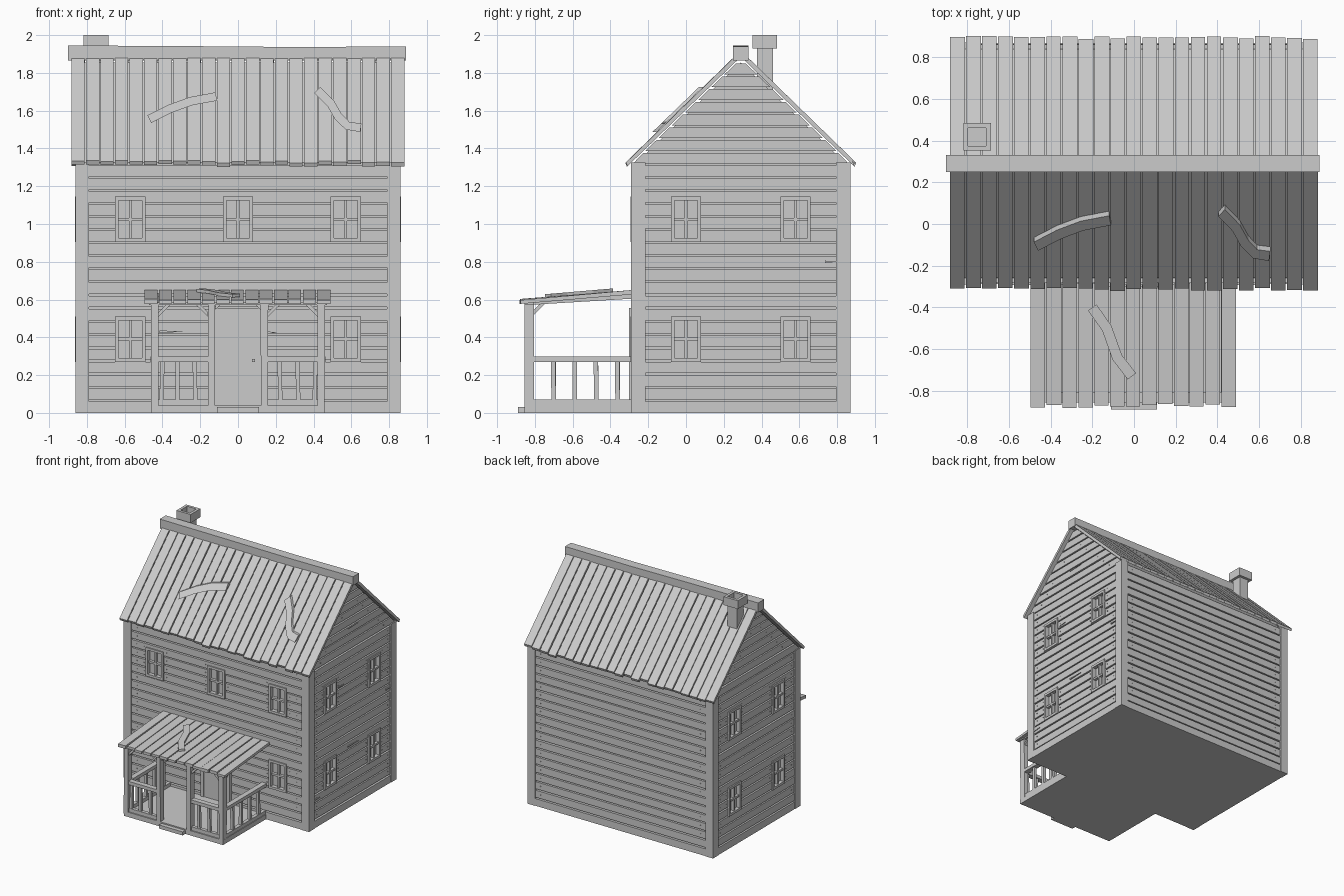
import bpy, bmesh, math, random
from mathutils import Vector

random.seed(4)
if "Cube" in bpy.data.objects:
    bpy.data.objects.remove(bpy.data.objects["Cube"], do_unlink=True)

grey = bpy.data.materials.new("weathered grey")
grey.use_nodes = True
grey.diffuse_color = (0.6, 0.6, 0.6, 1)
grey.node_tree.nodes["Principled BSDF"].inputs["Base Color"].default_value = grey.diffuse_color


class Part:
    """One named object gathered from prisms."""
    def __init__(self, name):
        self.name, self.bm = name, bmesh.new()

    def prism(self, poly, axis, a, b):
        def place(p, d):
            return {"x": (d, p[0], p[1]), "y": (p[0], d, p[1]), "z": (p[0], p[1], d)}[axis]
        low = [self.bm.verts.new(place(p, a)) for p in poly]
        top = [self.bm.verts.new(place(p, b)) for p in poly]
        n = len(poly)
        self.bm.faces.new(low)
        self.bm.faces.new(top[::-1])
        for i in range(n):
            j = (i + 1) % n
            self.bm.faces.new((low[j], low[i], top[i], top[j]))
        return low + top

    def box(self, x0, x1, y0, y1, z0, z1):
        return self.prism([(x0, y0), (x1, y0), (x1, y1), (x0, y1)], "z", z0, z1)

    def finish(self):
        bmesh.ops.recalc_face_normals(self.bm, faces=self.bm.faces)
        mesh = bpy.data.meshes.new(self.name)
        self.bm.to_mesh(mesh)
        self.bm.free()
        mesh.materials.append(grey)
        bpy.context.collection.objects.link(bpy.data.objects.new(self.name, mesh))


def wob(s):
    return random.uniform(-s, s)


# main proportions
MID, HALF_Y, HALF_X, EAVE, PITCH = 0.29, 0.58, 0.86, 1.325, 0.965


def gable_half(z):
    return min(HALF_Y - 0.01, (EAVE - z) / PITCH + HALF_Y - 0.01)


# solid house core
core = Part("house_core")
cy = HALF_Y - 0.03
core.prism([(MID - cy, 0), (MID + cy, 0), (MID + cy, EAVE), (MID, EAVE + cy * PITCH), (MID - cy, EAVE)],
           "x", -0.83, 0.83)
core.finish()

# window centres and heights for every wall: (centre, bottom)
W, H = 0.08, 0.24
front_windows = [(-0.57, 0.905), (0, 0.905), (0.57, 0.905), (-0.57, 0.27), (0.57, 0.27)]
side_windows = [(0.0, 0.905), (0.58, 0.905), (0.0, 0.27), (0.58, 0.27)]
WALLS = [("front", "y", MID - HALF_Y, 1, front_windows), ("back", "y", MID + HALF_Y, -1, []),
         ("right", "x", -HALF_X, 1, side_windows), ("left", "x", HALF_X, -1, side_windows)]

# plank rows: lower floor, band board, upper floor, gable
rows = []
for start, end, count in ((0.07, 0.63, 8), (0.63, 0.70, 1), (0.70, 1.32, 9), (1.32, 1.86, 8)):
    step = (end - start) / count
    rows += [(start + i * step, start + (i + 1) * step - 0.011) for i in range(count)]


def wall_quad(part, axis, face, inward, z0, z1, lo, hi, proud=0.0, depth=0.03):
    (l0, l1), (h0, h1) = lo, hi
    part.prism([(l0, z0), (h0, z0), (h1, z1), (l1, z1)], axis,
               face - inward * proud, face + inward * depth)


for name, axis, face, inward, windows in WALLS:
    siding, frames, nails = Part(name + "_siding"), Part(name + "_windows"), Part(name + "_nails")

    def limits(z):
        if axis == "y":
            return -0.84, 0.84
        return MID - gable_half(z), MID + gable_half(z)

    for r0, r1 in [(0, 0.06)] + rows:
        if axis == "y" and r0 >= 1.31:
            continue
        skin = -0.008 + wob(0.002) if r0 else -0.003
        cuts = {r0, r1}
        for c, b in windows:
            cuts |= {z for z in (b, b + H) if r0 < z < r1}
        cuts = sorted(cuts)
        for z0, z1 in zip(cuts, cuts[1:]):
            holes = sorted(c for c, b in windows if b < (z0 + z1) / 2 < b + H)
            (l0, h0), (l1, h1) = limits(z0), limits(z1)
            left = (l0, l1)
            for c in holes:
                wall_quad(siding, axis, face, inward, z0, z1, left, (c - W, c - W), skin)
                left = (c + W, c + W)
            wall_quad(siding, axis, face, inward, z0, z1, left, (h0, h1), skin)
        # nail heads at the plank ends and beside the windows
        zm = (r0 + r1) / 2
        lo, hi = limits(r1)
        spots = [lo + 0.1, hi - 0.1] if hi - lo > 0.3 and r0 else []
        for c, b in windows:
            if b < zm < b + H:
                spots += [c - 0.105, c + 0.105]
        for s in spots:
            wall_quad(nails, axis, face, inward, zm, zm + 0.005, (s, s), (s + 0.005, s + 0.005), -0.004, 0.02)
    # frames and glazing bars
    for c, b in windows:
        for u0, u1, z0, z1, proud in (
                (c - W, c - W + 0.018, b, b + H, 0.003), (c + W - 0.018, c + W, b, b + H, 0.003),
                (c - W, c + W, b, b + 0.02, 0.003), (c - W, c + W, b + H - 0.02, b + H, 0.003),
                (c - 0.007, c + 0.007, b, b + H, -0.006),
                (c - W, c + W, b + H / 2 - 0.008, b + H / 2 + 0.008, -0.006)):
            wall_quad(frames, axis, face, inward, z0, z1, (u0, u0), (u1, u1), proud)
    siding.finish()
    nails.finish()
    if windows:
        frames.finish()
    else:
        frames.bm.free()

# corner boards
corners = Part("corner_boards")
for sx in (-1, 1):
    for sy in (-1, 1):
        xs = sorted((sx * HALF_X, sx * (HALF_X - 0.07)))
        ys = sorted((MID + sy * HALF_Y, MID + sy * (HALF_Y - 0.075)))
        corners.box(*xs, *ys, 0, EAVE)
corners.finish()

# splintered cracks in the siding
cracks = Part("siding_splinters")
for u, z, length in ((0.3, 1.505, 0.13), (0.14, 1.06, 0.07), (0.77, 0.8, 0.07), (0.3, 0.515, 0.14), (-0.18, 0.235, 0.08)):
    cracks.prism([(u - length / 2, z - 0.006), (u + length / 2, z), (u - length / 2, z + 0.006)],
                 "x", HALF_X - 0.03, HALF_X)
for u, z, length in ((-0.35, 0.43, 0.13), (0.18, 0.425, 0.06)):
    cracks.prism([(u - length / 2, z - 0.007), (u + length / 2, z), (u - length / 2, z + 0.007)],
                 "y", MID - HALF_Y, MID - HALF_Y + 0.03)
cracks.finish()

# main roof boards on both slopes
N, RX = 23, 0.885
pitch_w = 2 * RX / N
for side, sy in (("front", -1), ("back", 1)):
    roof = Part(side + "_roof_boards")
    for i in range(N):
        x0 = -RX + i * pitch_w
        run, lift = 0.595 + wob(0.008), wob(0.002)
        base = EAVE + HALF_Y * PITCH
        out, drop = MID + sy * run, base - run * PITCH
        roof.prism([(MID, base), (out, drop), (out + sy * 0.008, drop + 0.02 + lift), (MID, base + 0.032 + lift)],
                   "x", x0 + 0.003, x0 + pitch_w - 0.004 + wob(0.002))
    roof.finish()

ridge = Part("ridge_cap")
ridge.prism([(-0.9, 1.865), (0.89, 1.865), (0.89, 1.94), (0.3, 1.937), (-0.3, 1.942), (-0.9, 1.945)],
            "y", MID - 0.04, MID + 0.04)
ridge.finish()

# chimney with a hollow cap
chimney = Part("chimney")
cx, cyy = -0.752, 0.418
chimney.box(cx - 0.043, cx + 0.043, cyy - 0.043, cyy + 0.043, 1.65, 1.95)
for s in (-1, 1):
    chimney.box(*sorted((cx + s * 0.043, cx + s * 0.066)), cyy - 0.065, cyy + 0.065, 1.93, 2.0)
    chimney.box(cx - 0.043, cx + 0.043, *sorted((cyy + s * 0.043, cyy + s * 0.065)), 1.93, 2.0)
chimney.finish()


def porch_z(y):
    return 0.645 + (y + 0.29) * 0.085


def ribbon(path, width):
    pts = [Vector(p) for p in path]
    a, b = [], []
    for i, p in enumerate(pts):
        d = (pts[min(i + 1, len(pts) - 1)] - pts[max(i - 1, 0)]).normalized()
        n = Vector((-d.y, d.x)) * width / 2
        a.append(p + n)
        b.append(p - n)
    return a + b[::-1]


# loose boards lying on the roofs
loose = Part("loose_boards")
for path, width in (([(-0.47, 1.555), (-0.36, 1.61), (-0.25, 1.65), (-0.115, 1.675)], 0.045),
                    ([(0.42, 1.71), (0.49, 1.64), (0.53, 1.57), (0.58, 1.52), (0.65, 1.51)], 0.045)):
    for v in loose.prism(ribbon(path, width), "y", -0.03, -0.008):
        v.co.y += MID + (v.co.z - EAVE - HALF_Y * PITCH - 0.025) / PITCH
for v in loose.prism(ribbon([(-0.2, -0.4), (-0.13, -0.5), (-0.08, -0.64), (-0.01, -0.73)], 0.05), "z", 0.005, 0.022):
    v.co.z += porch_z(v.co.y)
loose.finish()

# porch roof boards
porch_roof = Part("porch_roof_boards")
for i in range(13):
    x0 = -0.497 + i * 0.0762
    y0, lift = -0.875 + wob(0.012), wob(0.004)
    porch_roof.prism([(y0, porch_z(y0) - 0.018), (-0.28, porch_z(-0.28) - 0.018),
                      (-0.28, porch_z(-0.28) + 0.005), (y0, porch_z(y0) + 0.005 + lift)],
                     "x", x0 + 0.002, x0 + 0.070 + wob(0.003))
porch_roof.finish()

# porch deck and step
deck = Part("porch_deck")
deck.box(-0.46, 0.46, -0.855, -0.27, 0, 0.04)
deck.box(-0.11, 0.11, -0.89, -0.85, 0, 0.03)
deck.finish()

# porch posts, beams and braces
frame = Part("porch_frame")
posts = (-0.44, -0.14, 0.14, 0.44)
for x in posts:
    w0, w1 = 0.021 + wob(0.003), 0.019 + wob(0.002)
    frame.prism([(x - w0, 0.02), (x + w0, 0.02), (x + w1, 0.58), (x - w1, 0.58)], "y", -0.855, -0.805)
frame.box(-0.47, 0.47, -0.855, -0.805, 0.572, 0.585)
for x in (-0.44, 0.44):
    frame.prism([(-0.855, 0.57), (-0.28, 0.605), (-0.28, 0.632), (-0.855, 0.585)], "x", x - 0.02, x + 0.02)
    frame.prism([(-0.81, 0.515), (-0.745, 0.58), (-0.77, 0.58), (-0.81, 0.54)], "x", x - 0.012, x + 0.012)
for x, s in ((-0.42, 1), (-0.16, -1), (-0.12, 1), (0.12, -1), (0.16, 1), (0.42, -1)):
    r = 0.065 if abs(x) > 0.13 else 0.03
    frame.prism([(x, 0.575 - r), (x + s * r, 0.575), (x + s * (r - 0.025), 0.575), (x, 0.6 - r)], "y", -0.842, -0.818)
frame.finish()

# porch railings
rail = Part("porch_railings")
for s in (-1, 1):
    for z0, z1, w in ((0.04, 0.07, 0.015), (0.27, 0.298, 0.022)):
        rail.box(s * 0.44 - w, s * 0.44 + w, -0.81, -0.28, z0, z1)
        rail.box(*sorted((s * 0.15, s * 0.43)), -0.83 - w, -0.83 + w, z0, z1)
    for y in (-0.7, -0.59, -0.475, -0.362):
        k = wob(0.006)
        rail.prism([(y - 0.012, 0.05), (y + 0.012, 0.05), (y + 0.012 + k, 0.28), (y - 0.012 + k, 0.28)],
                   "x", s * 0.44 - 0.012, s * 0.44 + 0.012)
    for x in (0.225, 0.32, 0.405):
        k = wob(0.006)
        rail.prism([(s * x - 0.011, 0.05), (s * x + 0.011, 0.05), (s * x + 0.011 + k, 0.28), (s * x - 0.011 + k, 0.28)],
                   "y", -0.842, -0.818)
rail.finish()

# front door with its frame
door = Part("front_door")
door.box(-0.11, 0.11, -0.295, -0.26, 0.04, 0.53)
for s in (-1, 1):
    door.box(*sorted((s * 0.11, s * 0.135)), -0.302, -0.26, 0.04, 0.555)
door.box(-0.11, 0.11, -0.302, -0.26, 0.53, 0.555)
door.box(0.075, 0.09, -0.31, -0.29, 0.27, 0.285)
door.finish()
